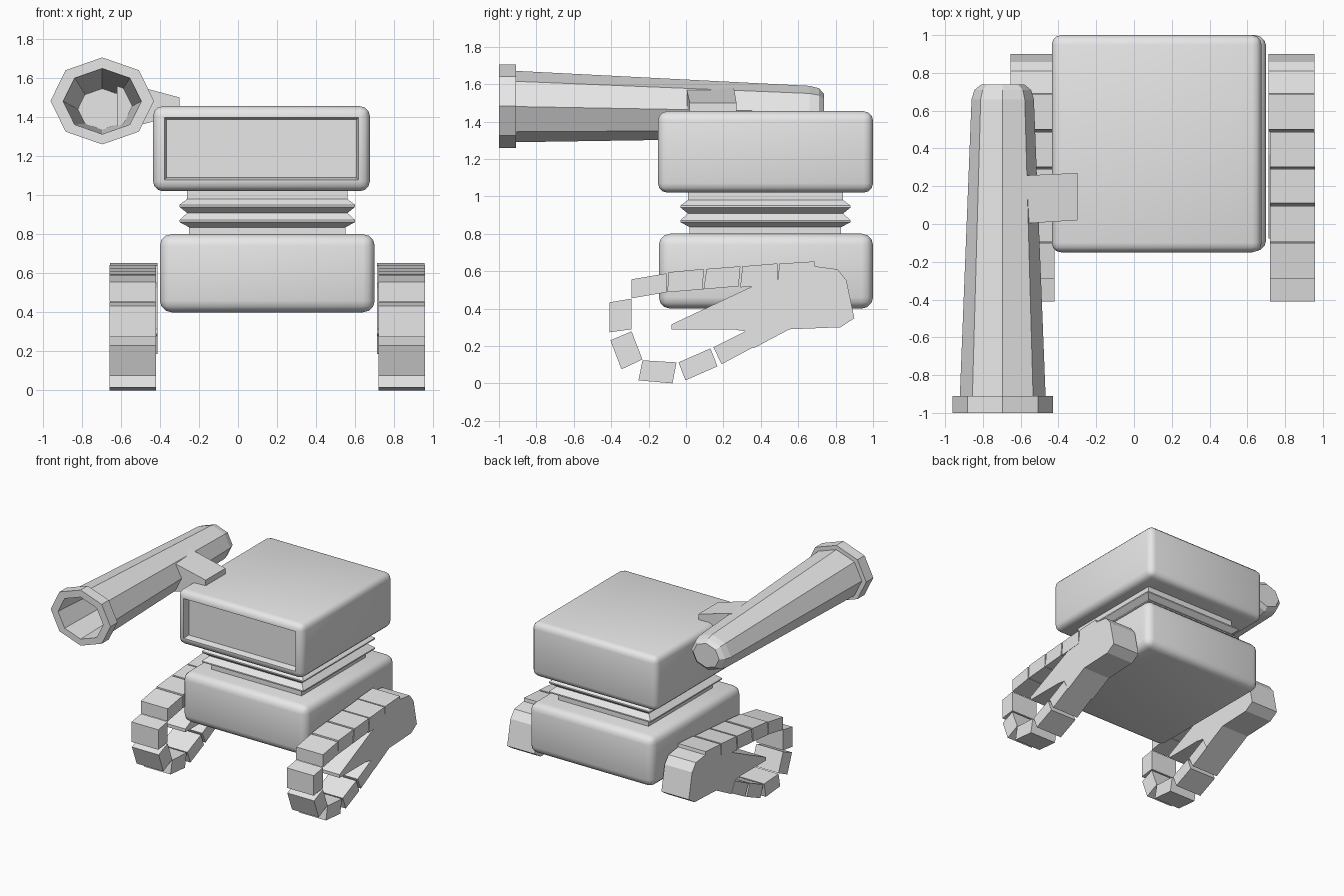
import bpy, bmesh, math
from mathutils import Vector

if "Cube" in bpy.data.objects:
    bpy.data.objects.remove(bpy.data.objects["Cube"], do_unlink=True)

grey = bpy.data.materials.new("light grey")
grey.use_nodes = True
COLOUR = (0.8, 0.8, 0.8, 1)
grey.diffuse_color = COLOUR
grey.node_tree.nodes["Principled BSDF"].inputs["Base Color"].default_value = COLOUR


def finish(name, bm, smooth=False):
    bmesh.ops.recalc_face_normals(bm, faces=bm.faces)
    mesh = bpy.data.meshes.new(name)
    bm.to_mesh(mesh)
    bm.free()
    mesh.materials.append(grey)
    ob = bpy.data.objects.new(name, mesh)
    bpy.context.collection.objects.link(ob)
    if smooth:
        bpy.ops.object.select_all(action='DESELECT')
        ob.select_set(True)
        bpy.context.view_layer.objects.active = ob
        bpy.ops.object.shade_smooth_by_angle(angle=math.radians(35))
    return ob


def rounded_box(lo, hi, bevel):
    bm = bmesh.new()
    bmesh.ops.create_cube(bm, size=1)
    lo, hi = Vector(lo), Vector(hi)
    for v in bm.verts:
        v.co = (lo + hi) / 2 + v.co * (hi - lo)
    bmesh.ops.bevel(bm, geom=bm.edges[:], offset=bevel, segments=3,
                    profile=0.5, affect='EDGES')
    return bm


def loft(bm, rings):
    """Skin a list of equal closed rings and cap both ends."""
    loops = [[bm.verts.new(p) for p in ring] for ring in rings]
    n = len(loops[0])
    for a, b in zip(loops, loops[1:]):
        for i in range(n):
            j = (i + 1) % n
            bm.faces.new((a[i], a[j], b[j], b[i]))
    bm.faces.new(loops[0])
    bm.faces.new(loops[-1])


# Lower body
finish("body", rounded_box((-0.4, -0.145, 0.4), (0.7, 1, 0.8), 0.06), True)

# Head with recessed front screen
bm = rounded_box((-0.435, -0.15, 1.02), (0.675, 1, 1.455), 0.05)
bm.normal_update()
front = max((f for f in bm.faces if f.normal.y < -0.99), key=lambda f: f.calc_area())
bmesh.ops.inset_region(bm, faces=[front], thickness=0.012)
bmesh.ops.inset_region(bm, faces=[front], thickness=0.015, depth=-0.05)
bmesh.ops.inset_region(bm, faces=[front], thickness=0.018)
finish("head", bm, True)

# Folded neck bellows: height and outward offset of each square ring
bm = bmesh.new()
folds = [(0.78, 0), (0.835, 0), (0.862, 0.05), (0.872, 0.05), (0.908, 0.01),
         (0.94, 0.05), (0.95, 0.05), (0.98, 0.01), (1.04, 0.01)]
loft(bm, [[(-0.25 - o, 0.02 - o, z), (0.55 + o, 0.02 - o, z),
           (0.55 + o, 0.83 + o, z), (-0.25 - o, 0.83 + o, z)] for z, o in folds])
finish("neck_bellows", bm)


# Tapered eight-sided barrel: position along y, half width, centre height
def octagon(y, r, z):
    return [(-0.695 + r * math.sin(k * math.pi / 4), y,
             z + 0.84 * r * math.cos(k * math.pi / 4)) for k in range(8)]


barrel = [(0.62, 0.125, 1.44), (-1, 0.2, 1.48), (-1, 0.265, 1.482), (-0.91, 0.265, 1.482),
          (-0.91, 0.227, 1.48), (0.66, 0.165, 1.452), (0.71, 0.15, 1.452), (0.738, 0.115, 1.452)]
bm = bmesh.new()
loft(bm, [octagon(*ring) for ring in barrel])
finish("barrel", bm)

# Bracket joining barrel and head
bm = bmesh.new()
loft(bm, [[(x, a, low), (x, b, low), (x, b, top), (x, a, top)]
          for x, a, b, low, top in [(-0.62, 0.0, 0.255, 1.33, 1.585),
                                    (-0.3, 0.02, 0.27, 1.41, 1.5)]])
finish("barrel_bracket", bm)

# Hand outlines as (y, z)
palm = [(0.5, 0.64), (0.687, 0.652), (0.69, 0.626), (0.81, 0.61), (0.858, 0.55), (0.9, 0.348),
        (0.826, 0.3), (0.553, 0.289), (0.36, 0.187), (0.318, 0.278), (0.249, 0.289),
        (-0.078, 0.289), (-0.078, 0.315), (0.366, 0.524), (0.49, 0.55)]
finger = [
    [(0.302, 0.626), (0.488, 0.641), (0.488, 0.53), (0.29, 0.513)],
    [(0.11, 0.612), (0.291, 0.626), (0.281, 0.519), (0.094, 0.503)],
    [(-0.094, 0.594), (0.094, 0.612), (0.09, 0.503), (-0.099, 0.487)],
    [(-0.291, 0.556), (-0.104, 0.588), (-0.104, 0.487), (-0.291, 0.455)],
    [(-0.409, 0.433), (-0.291, 0.453), (-0.291, 0.289), (-0.409, 0.273)],
    [(-0.404, 0.23), (-0.291, 0.278), (-0.233, 0.128), (-0.345, 0.075)],
    [(-0.233, 0.123), (-0.051, 0.112), (-0.072, 0.0), (-0.254, 0.016)],
    [(-0.04, 0.112), (0.131, 0.187), (0.168, 0.091), (-0.003, 0.016)],
    [(0.147, 0.193), (0.318, 0.278), (0.36, 0.193), (0.19, 0.102)],
]


def slab(name, outline, x0, x1):
    bm = bmesh.new()
    loft(bm, [[(x, y, z) for y, z in outline] for x in (x0, x1)])
    finish(name, bm)


# Mirror both hands about the body centre line
for side, s in (("left", 1), ("right", -1)):
    def place(d):
        return 0.15 + s * d
    slab(side + "_palm", palm, place(0.562), place(0.805))
    for i, quad in enumerate(finger):
        slab(f"{side}_finger_segment_{i + 1}", quad, place(0.57), place(0.807))
